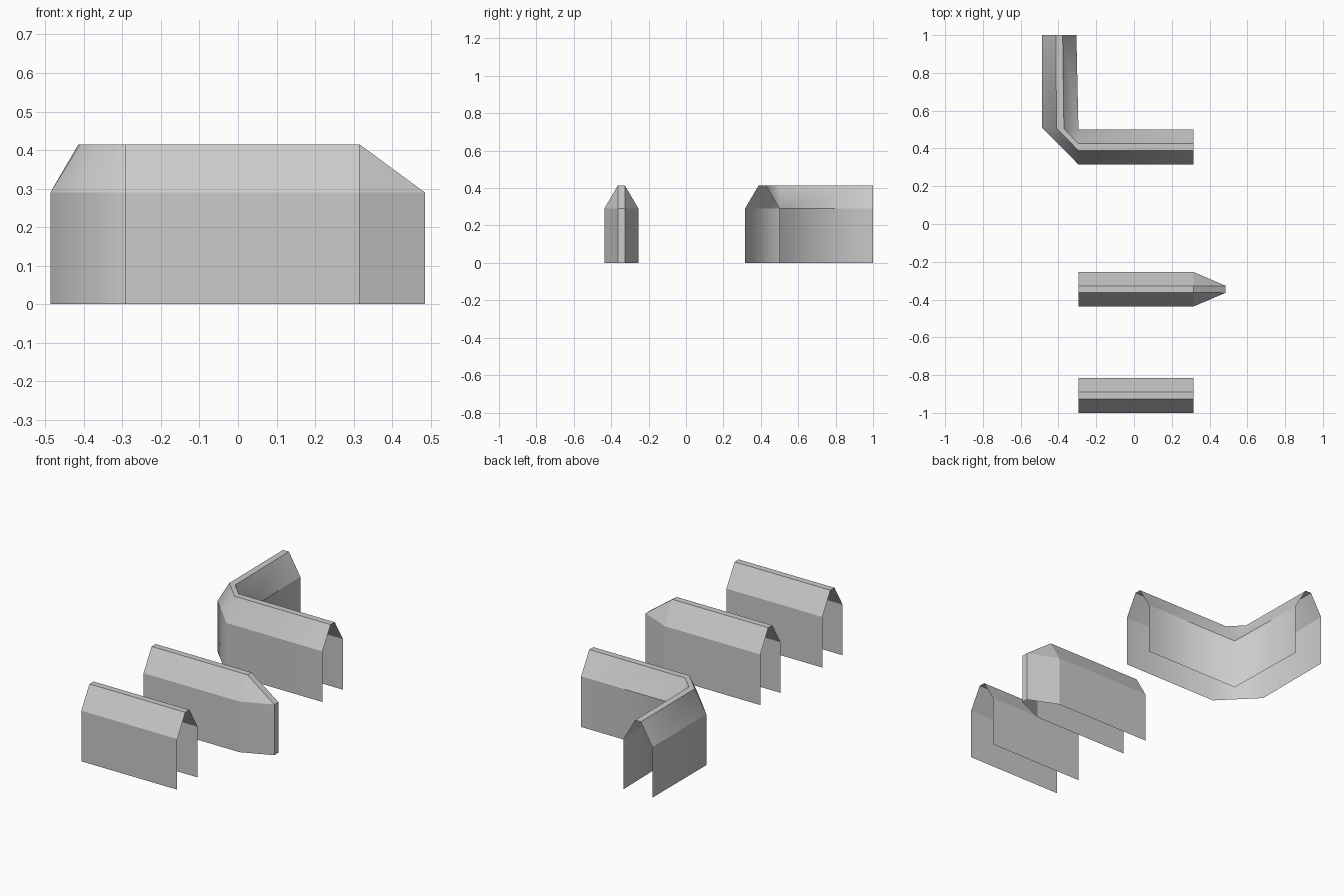
import bpy, bmesh
from mathutils import Vector

if "Cube" in bpy.data.objects:
    bpy.data.objects.remove(bpy.data.objects["Cube"])

# Wall cross-section: fraction across the width, height
PROFILE = [(0, 0), (0, .29), (.4, .415), (.6, .415), (1, .29), (1, 0)]
# Flattened cross-section at the pointed tip
TIP = [(0, 0), (0, .29), (0, .29), (1, .29), (1, .29), (1, 0)]


def section(outer, inner, profile=PROFILE):
    a, b = Vector(outer), Vector(inner)
    return [(*a.lerp(b, t), z) for t, z in profile]


def loft(name, sections, cap_end=False):
    """Open shell skinned through the sections; repeated points are shared."""
    bm = bmesh.new()
    cache = {}

    def vert(p):
        key = tuple(round(c, 4) for c in p)
        if key not in cache:
            cache[key] = bm.verts.new(p)
        return cache[key]

    def face(points):
        vs = list(dict.fromkeys(vert(p) for p in points))
        if len(vs) > 2:
            bm.faces.new(vs).smooth = True

    runs = set()
    for a, b in zip(sections, sections[1:]):
        for i in range(len(a) - 1):
            face([a[i], b[i], b[i + 1], a[i + 1]])
        runs |= {frozenset((vert(p), vert(q))) for p, q in zip(a, b)}
    if cap_end:
        face(sections[-1][::-1])
    # Lengthwise creases stay sharp, gentle bends are smooth
    for e in bm.edges:
        soft_bend = len(e.link_faces) == 2 and e.calc_face_angle() < 1.2
        e.smooth = soft_bend and frozenset(e.verts) not in runs and not cap_end
    mesh = bpy.data.meshes.new(name)
    bm.to_mesh(mesh)
    bm.free()
    bpy.context.collection.objects.link(bpy.data.objects.new(name, mesh))


# Straight piece
loft("straight_wall", [section((x, -1), (x, -.816)) for x in (-.293, .315)])

# End piece with tapered tip
loft("end_wall",
     [section((x, -.437), (x, -.254)) for x in (-.293, .315)]
     + [section((.485, -.364), (.485, -.327), TIP)], cap_end=True)

# Corner piece with chamfered outside
loft("corner_wall", [
    section((-.487, 1), (-.305, 1)),
    section((-.487, .51), (-.294, .5)),
    section((-.294, .315), (-.294, .5)),
    section((.315, .315), (.315, .5)),
])
